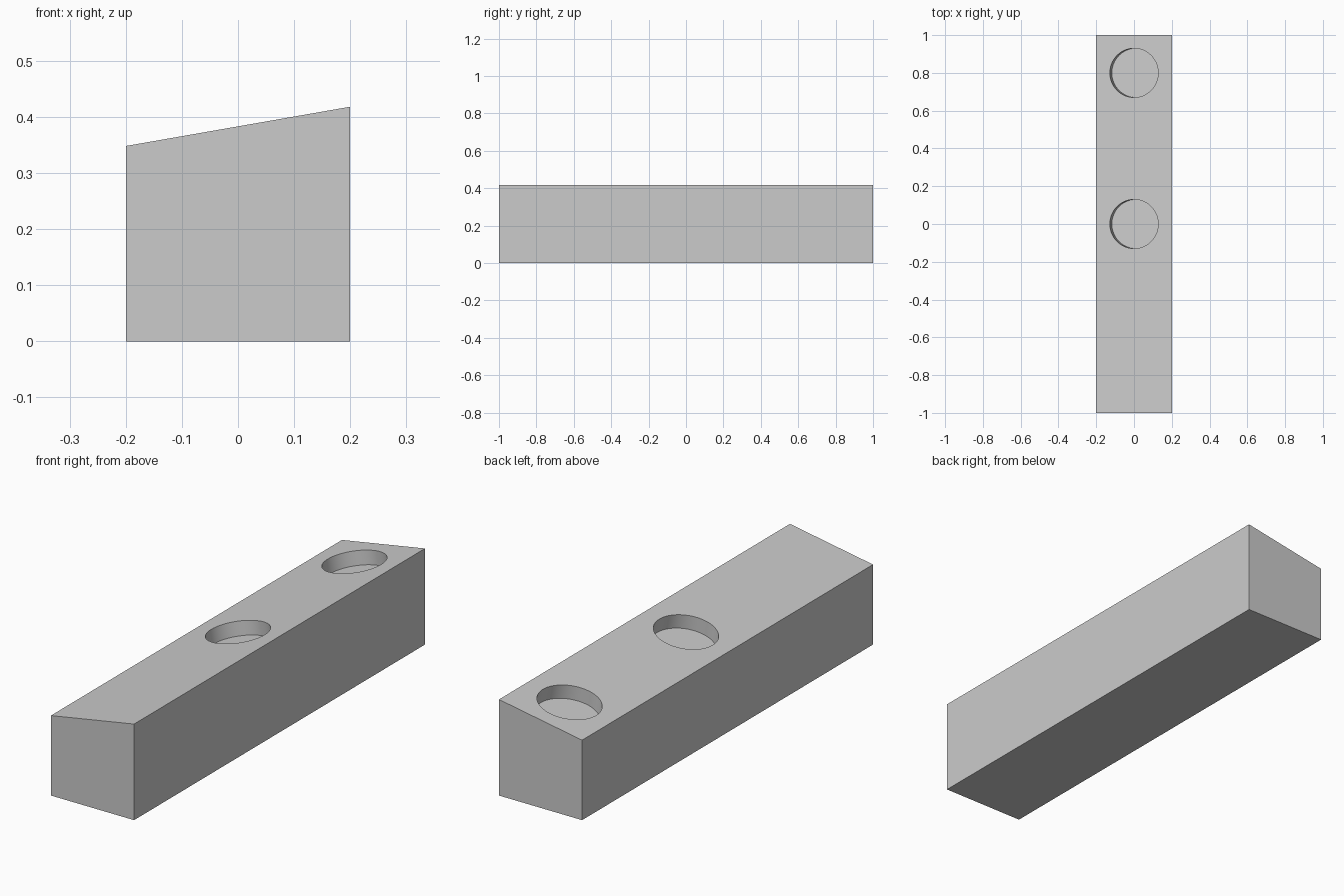
import bpy
import math
from mathutils import Vector

cube = bpy.data.objects.get("Cube")
if cube:
    bpy.data.objects.remove(cube, do_unlink=True)

WIDTH, LENGTH = 0.4, 2.0
LOW, HIGH = 0.348, 0.418
RADIUS, DEPTH = 0.13, 0.062
tilt = math.atan2(HIGH - LOW, WIDTH)

# Plain light grey
grey = bpy.data.materials.new("light_grey")
grey.use_nodes = True
colour = (0.6, 0.6, 0.6, 1)
grey.diffuse_color = colour
grey.node_tree.nodes["Principled BSDF"].inputs["Base Color"].default_value = colour

# Bar with a sloping top
bpy.ops.mesh.primitive_cube_add(size=1)
bar = bpy.context.object
bar.name = "sloped_bar"
for v in bar.data.vertices:
    top = HIGH if v.co.x > 0 else LOW
    v.co = (v.co.x * WIDTH, v.co.y * LENGTH, top if v.co.z > 0 else 0)
bar.data.materials.append(grey)

# Shallow round pockets, square to the sloping top
normal = Vector((-math.sin(tilt), 0, math.cos(tilt)))
for y in (0, 0.8):
    centre = Vector((0, y, (LOW + HIGH) / 2))
    bpy.ops.mesh.primitive_cylinder_add(
        vertices=64, radius=RADIUS, depth=DEPTH * 2,
        location=centre, rotation=(0, -tilt, 0))
    cutter = bpy.context.object
    cutter.name = "pocket_cutter"
    cutter.hide_render = True
    cutter.data.materials.append(grey)

    bpy.ops.object.select_all(action="DESELECT")
    bar.select_set(True)
    bpy.context.view_layer.objects.active = bar
    cut = bar.modifiers.new("pocket", "BOOLEAN")
    cut.operation = "DIFFERENCE"
    cut.solver = "EXACT"
    cut.object = cutter
    bpy.ops.object.modifier_apply(modifier=cut.name)
    bpy.data.objects.remove(cutter, do_unlink=True)

# Smooth pocket walls, sharp edges
bpy.ops.object.shade_smooth_by_angle(angle=math.radians(30))
